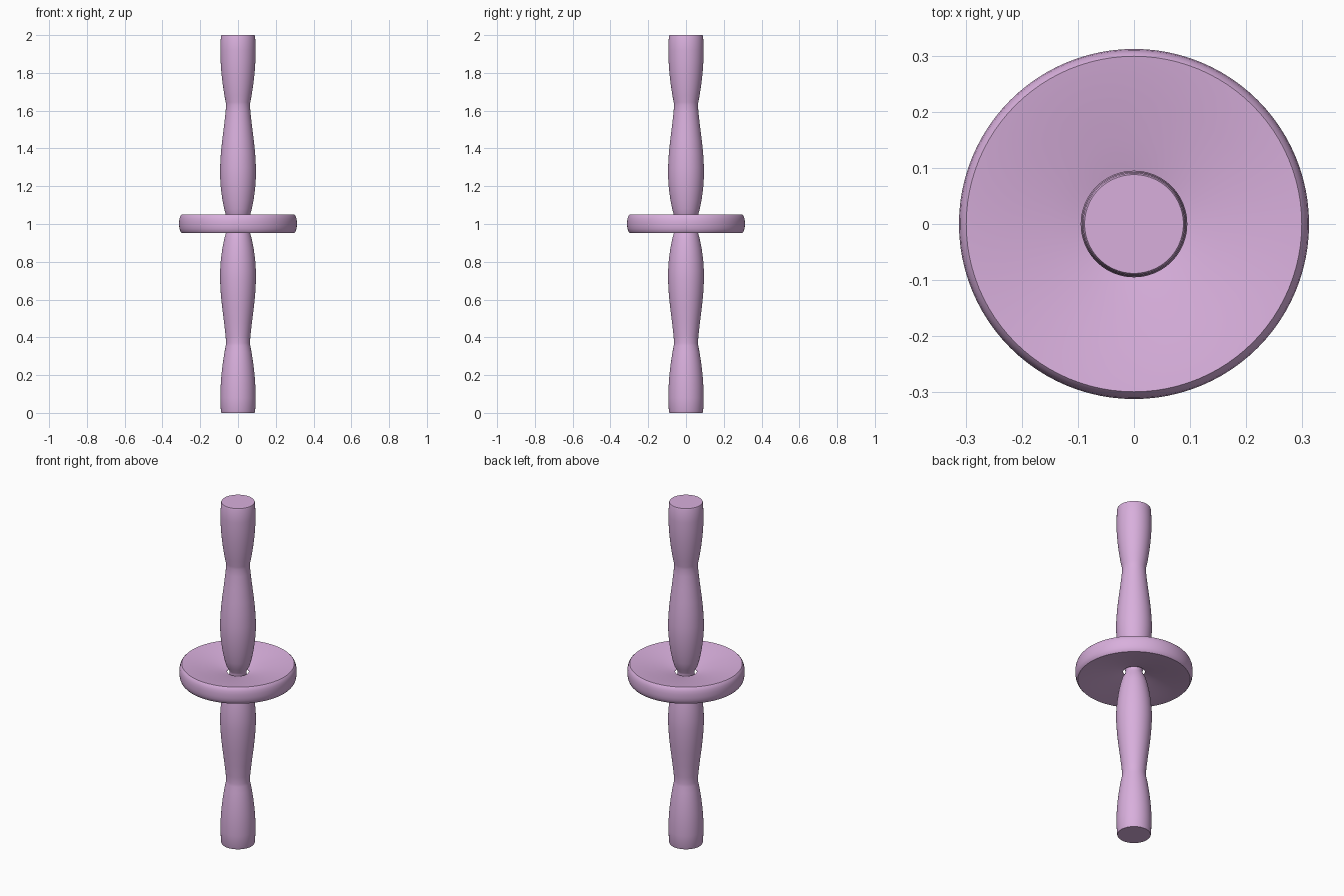
import bpy, bmesh, math

if "Cube" in bpy.data.objects:
    bpy.data.objects.remove(bpy.data.objects["Cube"])

mat = bpy.data.materials.new("soft_lilac")
mat.diffuse_color = (0.69, 0.43, 0.72, 1)
mat.use_nodes = True
mat.node_tree.nodes["Principled BSDF"].inputs["Base Color"].default_value = mat.diffuse_color


def lathe(name, profile, closed=False, caps=False, segs=96):
    """Revolve an (r, z) profile around the z axis."""
    bm = bmesh.new()
    rings = []
    for r, z in profile:
        rings.append([bm.verts.new((r * math.cos(2 * math.pi * i / segs),
                                    r * math.sin(2 * math.pi * i / segs), z))
                      for i in range(segs)])
    pairs = list(zip(rings, rings[1:]))
    if closed:
        pairs.append((rings[-1], rings[0]))
    for a, b in pairs:
        for i in range(segs):
            j = (i + 1) % segs
            bm.faces.new((a[i], a[j], b[j], b[i]))
    if caps:
        bm.faces.new(rings[0][::-1])
        bm.faces.new(rings[-1])
    bmesh.ops.recalc_face_normals(bm, faces=bm.faces)
    me = bpy.data.meshes.new(name)
    bm.to_mesh(me)
    bm.free()
    me.materials.append(mat)
    ob = bpy.data.objects.new(name, me)
    bpy.context.collection.objects.link(ob)
    bpy.ops.object.select_all(action='DESELECT')
    ob.select_set(True)
    bpy.context.view_layer.objects.active = ob
    bpy.ops.object.shade_smooth_by_angle(angle=math.radians(35))
    return ob


# Turned spindle: lower half profile, mirrored about z = 1
half = [(0.088, 0), (0.091, 0.008), (0.093, 0.08), (0.092, 0.14), (0.088, 0.20),
        (0.081, 0.26), (0.072, 0.32), (0.065, 0.355), (0.063, 0.37), (0.066, 0.41),
        (0.074, 0.48), (0.084, 0.56), (0.091, 0.63), (0.095, 0.70), (0.095, 0.75),
        (0.091, 0.81), (0.083, 0.87), (0.073, 0.92), (0.062, 0.96), (0.048, 0.985)]
mid = [(0.044, 1.0)]
lathe("spindle", half + mid + [(r, 2 - z) for r, z in reversed(half)], caps=True)

# Dished disc: thick rim, thin centre with a narrow gap round the spindle
upper = [(0.058, 1.003), (0.09, 1.011), (0.15, 1.024), (0.22, 1.037), (0.27, 1.046),
         (0.299, 1.05), (0.305, 1.043), (0.310, 1.028), (0.312, 1.012)]
lathe("disc", upper + [(r, 2.003 - z) for r, z in reversed(upper)], closed=True)
